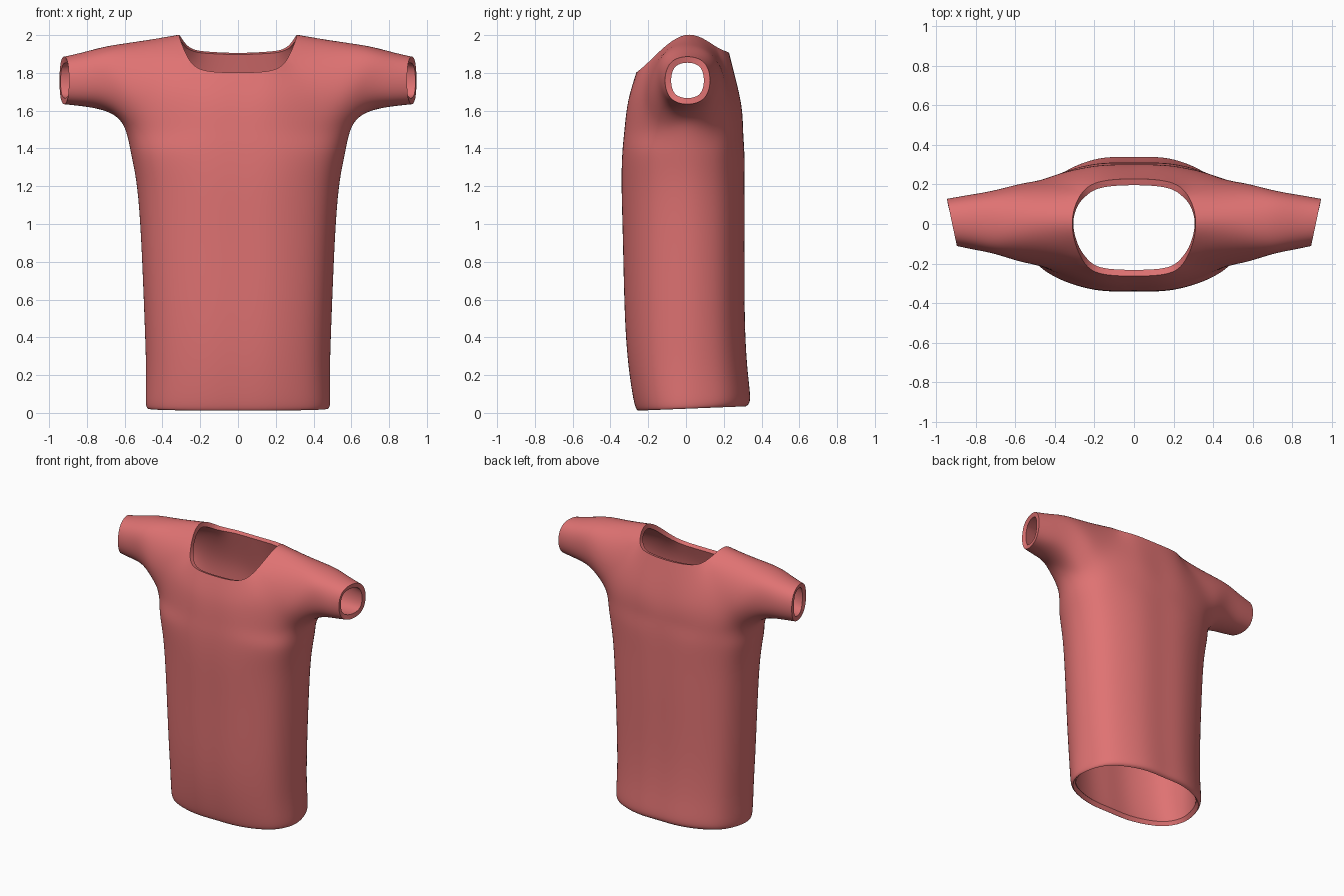
import bpy, bmesh, math
from mathutils import Vector

if "Cube" in bpy.data.objects:
    bpy.data.objects.remove(bpy.data.objects["Cube"])

# Torso rings: height, half width, front depth, back depth
RINGS = [(0.012, 0.476, -0.252, 0.315), (0.05, 0.488, -0.272, 0.338),
         (0.22, 0.487, -0.300, 0.326), (0.50, 0.495, -0.322, 0.311),
         (0.90, 0.512, -0.333, 0.310), (1.20, 0.535, -0.340, 0.310),
         (1.38, 0.567, -0.336, 0.308)]
# Half cross-section from front centre to the side
SECTION = [(0, 1), (0.37, 0.975), (0.75, 0.75), (0.94, 0.41), (1, 0)]


def torso_ring(z, w, front, back):
    pts = [(w * a, front * b, z) for a, b in SECTION]
    pts += [(w * a, back * b, z) for a, b in reversed(SECTION[:-1])]
    # the hem rises slightly towards the back
    return [(x, y, zz + (0.04 * (y + 0.25) if z < 0.1 else 0)) for x, y, zz in pts]


def sleeve_ring(x, yc, zc, ry, rz, tilt):
    ring = []
    for k in range(8):
        a = math.radians(-135 + 45 * k)
        f = 1.05 if k % 2 == 0 else 1.0
        y = ry * f * math.cos(a)
        ring.append((x + tilt * y, yc + y, zc + rz * f * math.sin(a)))
    return ring


bm = bmesh.new()
cache = {}


def vert(p):
    key = tuple(round(c, 5) + 0.0 for c in p)
    if key not in cache:
        cache[key] = bm.verts.new(key)
    return cache[key]


def quad(*pts):
    # each face is built with its left-right twin
    bm.faces.new([vert(p) for p in pts])
    bm.faces.new([vert((-p[0], p[1], p[2])) for p in reversed(pts)])


def bridge(lo, hi, columns):
    for j in columns:
        k = (j + 1) % len(lo)
        quad(lo[j], lo[k], hi[k], hi[j])


# Torso, up to the armpits
armpit = [(0, -0.325, 1.50), (0.20, -0.315, 1.50), (0.42, -0.237, 1.50),
          (0.565, -0.135, 1.525), (0.608, 0, 1.525), (0.565, 0.135, 1.525),
          (0.42, 0.237, 1.50), (0.20, 0.294, 1.50), (0, 0.302, 1.50)]
rows = [torso_ring(*r) for r in RINGS] + [armpit]
for lo, hi in zip(rows, rows[1:]):
    bridge(lo, hi, range(8))

# Chest and upper back
arm_front, arm_back = (0.56, -0.193, 1.70), (0.56, 0.205, 1.70)
top_front, top_back = (0.55, -0.13, 1.89), (0.55, 0.15, 1.89)
arm_top = (0.55, 0.01, 1.963)
chest = [(0, -0.305, 1.65), (0.19, -0.295, 1.66), (0.40, -0.230, 1.68), arm_front,
         None, arm_back, (0.40, 0.235, 1.68), (0.19, 0.282, 1.66), (0, 0.288, 1.65)]
bridge(armpit, chest, (0, 1, 2, 5, 6, 7))

# Neckline and shoulders
neck = [(0, -0.263, 1.802), (0.17, -0.250, 1.812), (0.264, -0.175, 1.88),
        (0.312, -0.005, 2.0), (0.268, 0.15, 1.945), (0.165, 0.215, 1.913),
        (0, 0.228, 1.906)]
yoke = neck[:3] + [top_front, None, top_back] + neck[4:]
bridge(chest, yoke, (0, 1, 2, 5, 6, 7))
quad(neck[2], top_front, arm_top, neck[3])
quad(neck[3], arm_top, top_back, neck[4])

# Sleeves
sleeve = [armpit[3:6] + [arm_back, top_back, arm_top, top_front, arm_front],
          sleeve_ring(0.70, 0.008, 1.768, 0.162, 0.171, 0.04),
          sleeve_ring(0.82, 0.008, 1.766, 0.138, 0.143, 0.12),
          sleeve_ring(0.92, 0.008, 1.760, 0.119, 0.126, 0.21)]
for lo, hi in zip(sleeve, sleeve[1:]):
    bridge(lo, hi, range(8))


# Adjust the control cage so the smooth surface passes through the points
def limit(v):
    if v.is_boundary:
        ends = [e.other_vert(v).co for e in v.link_edges if e.is_boundary]
        return (v.co * 4 + ends[0] + ends[1]) / 6
    n = len(v.link_edges)
    total = v.co * n * n
    for e in v.link_edges:
        total = total + e.other_vert(v).co * 4
    for l in v.link_loops:
        total = total + l.link_loop_next.link_loop_next.vert.co
    return total / (n * (n + 5))


target = {v: v.co.copy() for v in bm.verts}
for _ in range(25):
    delta = {v: target[v] - limit(v) for v in bm.verts}
    for v, d in delta.items():
        v.co += d

mesh = bpy.data.meshes.new("shirt")
bm.to_mesh(mesh)
bm.free()
shirt = bpy.data.objects.new("shirt", mesh)
bpy.context.collection.objects.link(shirt)

# Coral cloth
cloth = bpy.data.materials.new("coral_cloth")
cloth.diffuse_color = (0.74, 0.17, 0.17, 1)
cloth.use_nodes = True
cloth.node_tree.nodes["Principled BSDF"].inputs["Base Color"].default_value = cloth.diffuse_color
mesh.materials.append(cloth)

# Smooth surface with cloth thickness
sub = shirt.modifiers.new("smooth", 'SUBSURF')
sub.levels = sub.render_levels = 3
shell = shirt.modifiers.new("thickness", 'SOLIDIFY')
shell.thickness = 0.033
shell.offset = -1
bpy.context.view_layer.objects.active = shirt
shirt.select_set(True)
for name in ("smooth", "thickness"):
    bpy.ops.object.modifier_apply(modifier=name)
bpy.ops.object.shade_smooth_by_angle(angle=math.radians(40))
